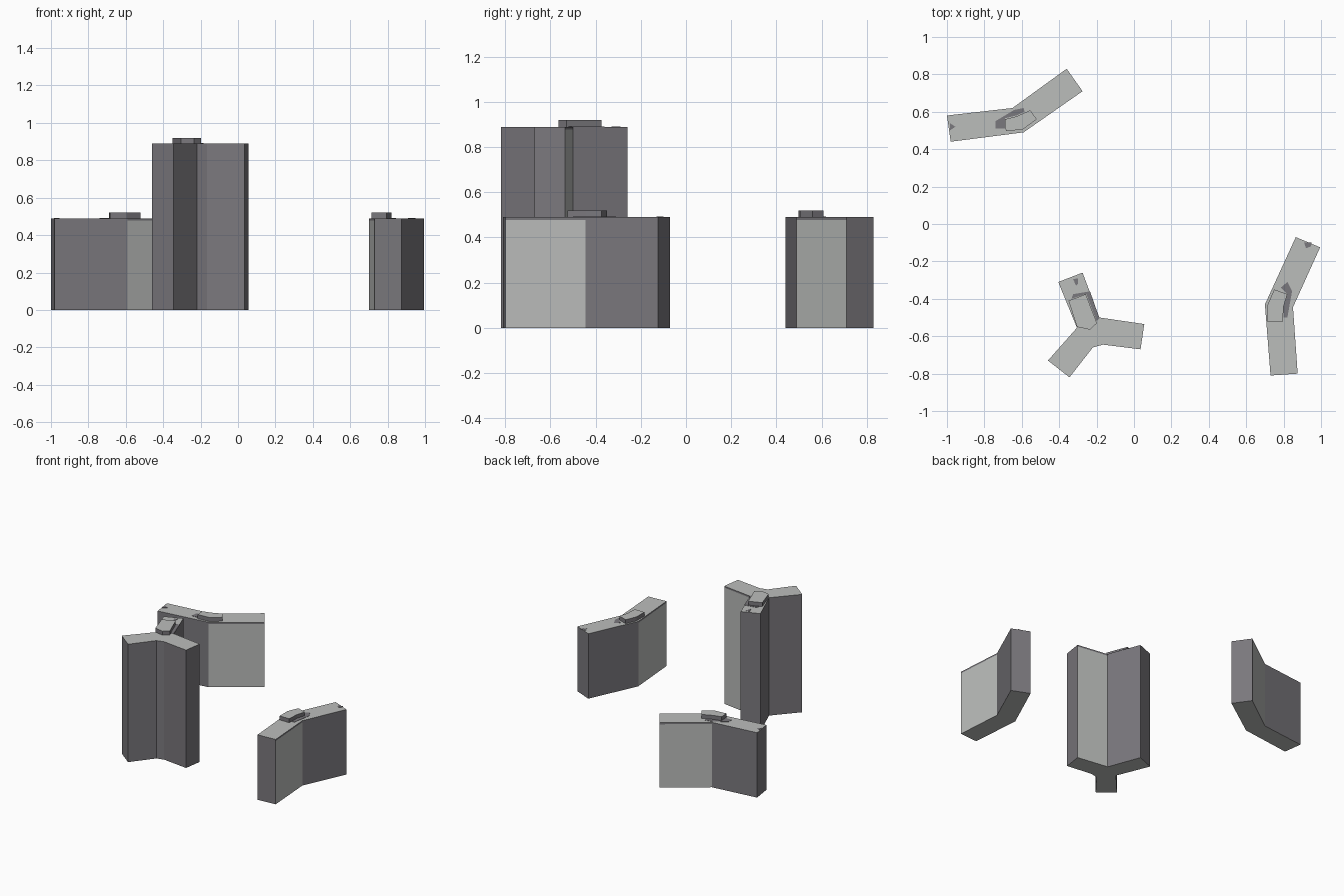
import bpy, bmesh

if "Cube" in bpy.data.objects:
    bpy.data.objects.remove(bpy.data.objects["Cube"])


def material(name, rgb):
    m = bpy.data.materials.new(name)
    m.diffuse_color = (*rgb, 1)
    m.use_nodes = True
    m.node_tree.nodes["Principled BSDF"].inputs["Base Color"].default_value = m.diffuse_color
    return m


PALE = material("pale concrete", (0.50, 0.51, 0.50))
DARK = material("dark window wall", (0.195, 0.188, 0.205))


def prism(name, pts, levels, pale_sides=(), cap=0):
    """Extruded outline; pale_sides are edge indices painted pale in the lowest band."""
    if sum(a[0] * b[1] - b[0] * a[1] for a, b in zip(pts, pts[1:] + pts[:1])) < 0:
        raise ValueError("outline must run counter-clockwise")
    bm = bmesh.new()
    n = len(pts)
    rings = [[bm.verts.new((x, y, z)) for x, y in pts] for z in levels]
    for k in range(len(levels) - 1):
        for i in range(n):
            j = (i + 1) % n
            f = bm.faces.new((rings[k][i], rings[k][j], rings[k + 1][j], rings[k + 1][i]))
            f.material_index = 0 if (k == 0 and i in pale_sides) else 1
    for f in (bm.faces.new(rings[0][::-1]), bm.faces.new(rings[-1])):
        f.material_index = cap
    me = bpy.data.meshes.new(name)
    bm.to_mesh(me)
    bm.free()
    me.materials.append(PALE)
    me.materials.append(DARK)
    ob = bpy.data.objects.new(name, me)
    bpy.context.collection.objects.link(ob)
    return ob


LOW, TALL, RIM, HUT = 0.49, 0.89, 0.012, 0.03

# West bent block: pale walls on the north-east wing
prism("west_block", [(-0.98, 0.44), (-0.59, 0.49), (-0.275, 0.71), (-0.36, 0.83),
                     (-0.65, 0.62), (-1.0, 0.58)], (0, LOW - RIM, LOW), (1, 3))
prism("west_roof_hut", [(-0.685, 0.497), (-0.595, 0.505), (-0.52, 0.56), (-0.555, 0.608),
                        (-0.63, 0.575), (-0.69, 0.56)], (LOW, LOW + HUT))

# East bent block: pale walls on the south wing
prism("east_block", [(0.73, -0.81), (0.875, -0.80), (0.85, -0.445), (0.995, -0.125),
                     (0.865, -0.07), (0.70, -0.43)], (0, LOW - RIM, LOW), (1, 5))
prism("east_roof_hut", [(0.715, -0.525), (0.795, -0.525), (0.80, -0.44), (0.82, -0.375),
                        (0.75, -0.35), (0.715, -0.43)], (LOW, LOW + HUT))

# Tall three-winged tower: pale north wall on the east wing
prism("tower", [(-0.345, -0.82), (-0.22, -0.66), (-0.165, -0.645), (0.035, -0.67),
                (0.055, -0.535), (-0.185, -0.50), (-0.275, -0.26), (-0.405, -0.31),
                (-0.305, -0.555), (-0.46, -0.73)], (0, TALL - RIM, TALL), (4,))
prism("tower_roof_hut", [(-0.305, -0.55), (-0.235, -0.565), (-0.198, -0.53),
                         (-0.258, -0.375), (-0.35, -0.41)], (TALL, TALL + HUT))

# Thin dark roof patches beside the huts and at the wing ends
PATCHES = [
    (LOW, [(-0.74, 0.51), (-0.69, 0.51), (-0.69, 0.565), (-0.63, 0.58), (-0.585, 0.60),
           (-0.59, 0.62), (-0.64, 0.61), (-0.74, 0.55)]),
    (LOW, [(-0.985, 0.50), (-0.955, 0.52), (-0.985, 0.54)]),
    (LOW, [(0.80, -0.50), (0.82, -0.50), (0.845, -0.36), (0.82, -0.31), (0.785, -0.34),
           (0.82, -0.375), (0.80, -0.44)]),
    (LOW, [(0.92, -0.13), (0.945, -0.12), (0.95, -0.10), (0.91, -0.10)]),
    (TALL, [(-0.335, -0.40), (-0.255, -0.373), (-0.20, -0.52), (-0.185, -0.505),
            (-0.235, -0.36), (-0.325, -0.375)]),
    (TALL, [(-0.31, -0.33), (-0.30, -0.32), (-0.30, -0.29), (-0.325, -0.295)]),
]
for i, (z, pts) in enumerate(PATCHES):
    prism(f"roof_patch_{i + 1}", pts, (z, z + 0.002), cap=1)
